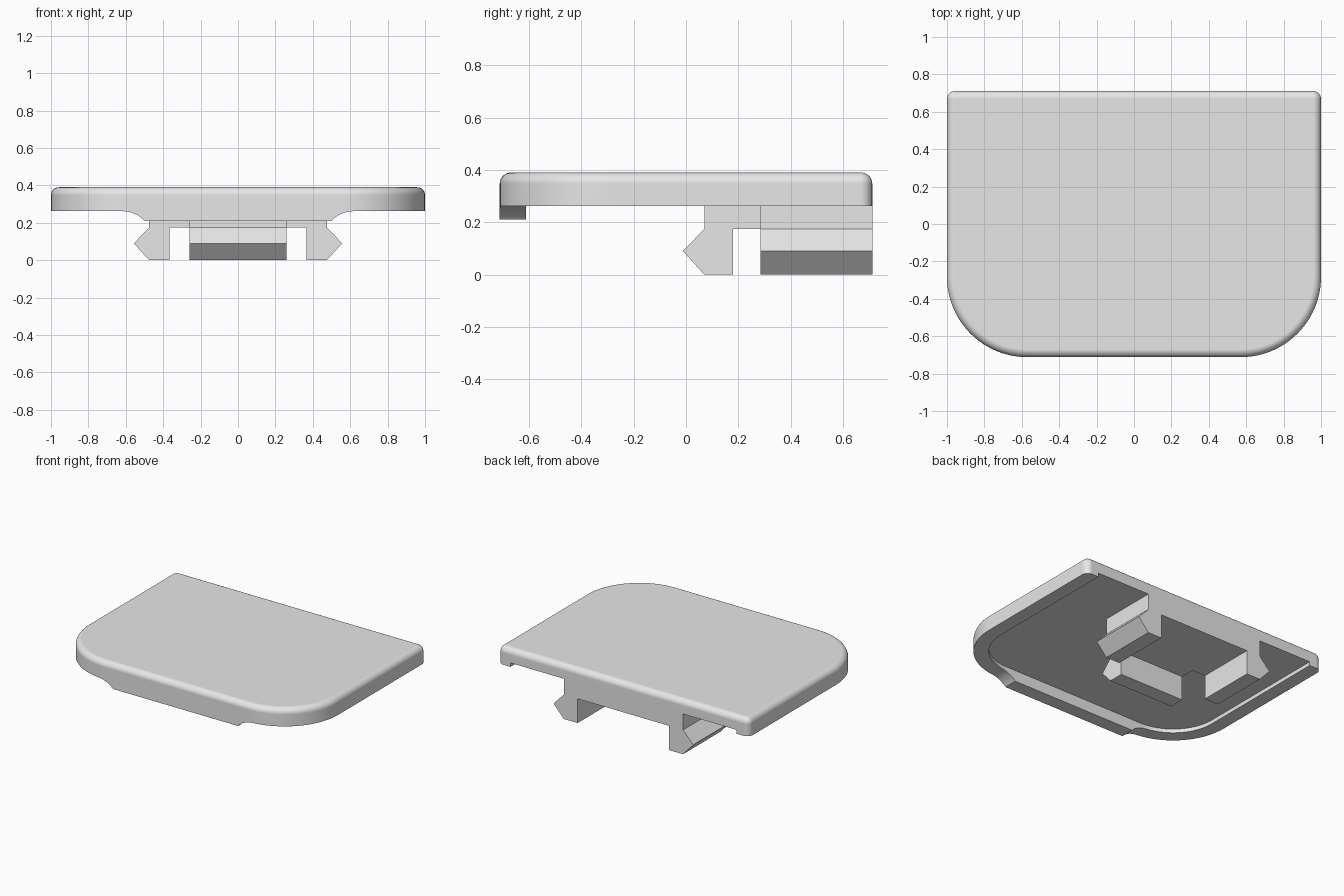
import bpy, bmesh
from math import sin, cos, pi, sqrt
from mathutils import Vector

cube = bpy.data.objects.get("Cube")
if cube:
    bpy.data.objects.remove(cube, do_unlink=True)

grey = bpy.data.materials.new("plain grey")
grey.use_nodes = True
grey.diffuse_color = (0.8, 0.8, 0.8, 1)
grey.node_tree.nodes["Principled BSDF"].inputs["Base Color"].default_value = (0.8, 0.8, 0.8, 1)

HALF_X, HALF_Y = 1.0, 0.712
TOP, RIM, FLOOR, LIP, CLIP = 0.39, 0.262, 0.29, 0.21, 0.175
RIM_WIDTH, FILLET = 0.1, 0.042


def loft(name, rings):
    """Closed solid through rings of matching points."""
    bm = bmesh.new()
    loops = [[bm.verts.new(p) for p in ring] for ring in rings]
    n = len(loops[0])
    for a, b in zip(loops, loops[1:]):
        for i in range(n):
            j = (i + 1) % n
            bm.faces.new((a[i], a[j], b[j], b[i]))
    bm.faces.new(loops[0][::-1])
    bm.faces.new(loops[-1])
    bmesh.ops.recalc_face_normals(bm, faces=bm.faces)
    mesh = bpy.data.meshes.new(name)
    bm.to_mesh(mesh)
    bm.free()
    mesh.materials.append(grey)
    obj = bpy.data.objects.new(name, mesh)
    bpy.context.collection.objects.link(obj)
    return obj


def prism(name, profile, axis, lo, hi):
    """Extrude a 2D profile along x, y or z."""
    place = {"x": lambda p, t: (t, p[0], p[1]),
             "y": lambda p, t: (p[0], t, p[1]),
             "z": lambda p, t: (p[0], p[1], t)}[axis]
    return loft(name, [[place(p, t) for p in profile] for t in (lo, hi)])


def outline(half_x, front, back, r_front, r_back, steps=24):
    """Rectangle with large front corners and small back corners."""
    points = []
    corners = [(half_x - r_back, back - r_back, r_back, 0),
               (r_back - half_x, back - r_back, r_back, 1),
               (r_front - half_x, front + r_front, r_front, 2),
               (half_x - r_front, front + r_front, r_front, 3)]
    for cx, cy, r, quarter in corners:
        for i in range(steps + 1):
            a = (quarter + i / steps) * pi / 2
            points.append((cx + r * cos(a), cy + r * sin(a)))
    return points


def cut(obj, cutter):
    cutter.hide_render = True
    mod = obj.modifiers.new("cut", "BOOLEAN")
    mod.operation, mod.solver, mod.object = "DIFFERENCE", "EXACT", cutter
    bpy.context.view_layer.objects.active = obj
    bpy.ops.object.modifier_apply(modifier=mod.name)
    bpy.data.objects.remove(cutter, do_unlink=True)


# Cover plate with a rounded top edge
levels = [(0, LIP)]
for i in range(9):
    a = i / 8 * pi / 2
    levels.append((FILLET * (1 - cos(a)), TOP - FILLET * (1 - sin(a))))
cover = loft("cover_plate", [
    [(x, y, z) for x, y in outline(HALF_X - d, d - HALF_Y, HALF_Y - d, 0.43 - d, 0.045 - d)]
    for d, z in levels])

# Shallow underside recess, open at the back
cut(cover, prism("recess_cutter",
                 outline(HALF_X - RIM_WIDTH, RIM_WIDTH - HALF_Y, 1.2, 0.33, 0.05),
                 "z", 0, FLOOR))

# Trim the rim on both sides so a front lip with curved ends remains
for side in (-1, 1):
    arc = [(0.62 - 0.17 * sin(i / 10 * pi / 4), RIM - 0.17 * (1 - cos(i / 10 * pi / 4)))
           for i in range(11)]
    profile = [(1.2, 0.1), (1.2, RIM)] + arc + [(0.45, 0.1)]
    cut(cover, prism("side_trim_cutter", [(side * x, z) for x, z in profile], "y", -1, 1))

# Stepped base under the plate that carries the three hooks
half = [(0.475, HALF_Y), (0.475, 0.285), (0.26, 0.285), (0.26, 0.07)]
base = prism("clip_base", half + [(-x, y) for x, y in reversed(half)], "z", CLIP, FLOOR)

# Pointed snap hooks: one at the front, one on each side
hook = [(0, CLIP), (0, 0), (0.11, 0), (0.192, 0.09), (0.11, CLIP)]
prism("front_hook", [(0.18 - d, z) for d, z in hook], "x", -0.26, 0.26)
for side, name in ((1, "left_hook"), (-1, "right_hook")):
    prism(name, [(side * (0.365 + d), z) for d, z in hook], "y", 0.285, HALF_Y)

# Smooth curves, crisp edges
bpy.ops.object.select_all(action="DESELECT")
cover.select_set(True)
bpy.context.view_layer.objects.active = cover
bpy.ops.object.shade_smooth_by_angle(angle=pi / 6)
weighted = cover.modifiers.new("weighted normals", "WEIGHTED_NORMAL")
weighted.keep_sharp = True
